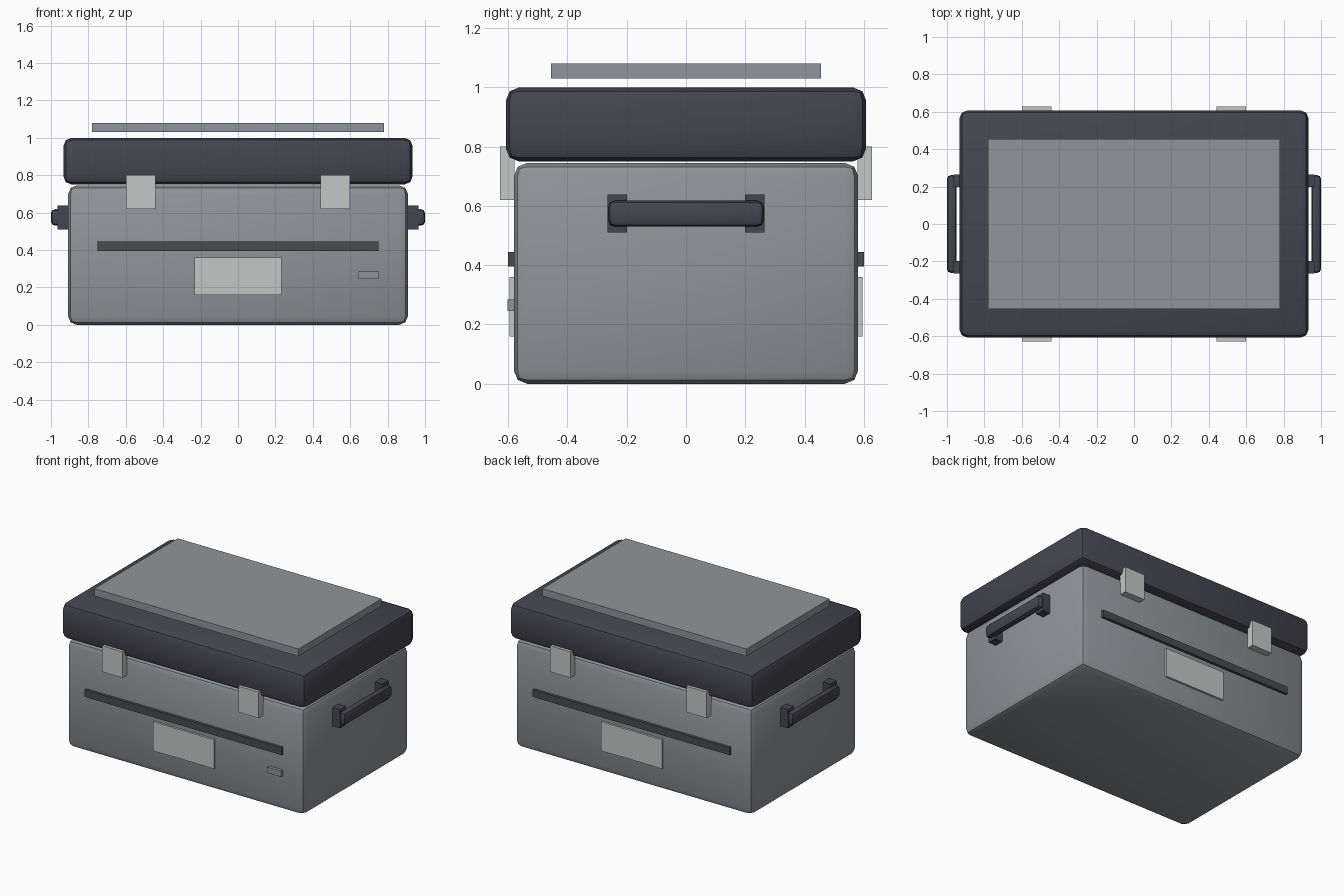
import bpy
import math

cube = bpy.data.objects.get("Cube")
if cube:
    bpy.data.objects.remove(cube, do_unlink=True)


def material(name, r, g, b):
    m = bpy.data.materials.new(name)
    m.use_nodes = True
    m.diffuse_color = (r, g, b, 1)
    m.node_tree.nodes["Principled BSDF"].inputs["Base Color"].default_value = (r, g, b, 1)
    return m


shell_grey = material("shell grey", 0.28, 0.30, 0.32)
lid_charcoal = material("lid charcoal", 0.06, 0.06, 0.08)
trim_dark = material("trim dark grey", 0.065, 0.07, 0.075)
metal_light = material("light metal", 0.56, 0.57, 0.57)


def box(name, mat, x, y, z, bevel=0):
    """Box from (min, max) ranges, optionally with a two-step rounded edge."""
    centre = [(a + b) / 2 for a, b in (x, y, z)]
    bpy.ops.mesh.primitive_cube_add(size=1, location=centre)
    ob = bpy.context.object
    ob.name = name
    ob.scale = [abs(b - a) for a, b in (x, y, z)]
    bpy.ops.object.transform_apply(location=False, rotation=False, scale=True)
    ob.data.materials.append(mat)
    if bevel:
        mod = ob.modifiers.new("rounded edges", "BEVEL")
        mod.width = bevel
        mod.segments = 2
        bpy.ops.object.modifier_apply(modifier=mod.name)
        bpy.ops.object.shade_smooth_by_angle(angle=math.radians(30))
    return ob


def span(centre, size):
    return (centre - size / 2, centre + size / 2)


# Main shell, lid and raised top panel
box("case_body", shell_grey, span(0, 1.816), span(0, 1.162), (0, 0.745), 0.045)
box("lid", lid_charcoal, span(0, 1.868), span(0, 1.216), (0.75, 1.0), 0.045)
box("top_panel", shell_grey, span(0, 1.56), span(0, 0.91), (1.03, 1.08))

# Front and back fittings
for side, label in ((-1, "front"), (1, "back")):
    box(label + "_trim_strip", trim_dark, span(0, 1.505),
        span(side * 0.585, 0.03), (0.395, 0.445))
    box(label + "_plate", metal_light, span(0, 0.465),
        span(side * 0.584, 0.022), (0.16, 0.36))
    for sx, hand in ((-1, "right"), (1, "left")):
        box(label + "_latch_" + hand, metal_light, span(sx * 0.52, 0.156),
            span(side * 0.603, 0.05), (0.62, 0.80))

# Small tag on the front only
box("front_tag", shell_grey, (0.645, 0.75), (-0.602, -0.575), (0.245, 0.285))

# Carry handles on both ends
for sx, hand in ((-1, "right"), (1, "left")):
    box(hand + "_handle_bar", lid_charcoal, span(sx * 0.974, 0.052),
        span(0, 0.524), (0.53, 0.618), 0.022)
    for sy, end in ((-1, "front"), (1, "back")):
        box(hand + "_handle_bracket_" + end, lid_charcoal, span(sx * 0.934, 0.064),
            span(sy * 0.232, 0.066), (0.51, 0.638))
